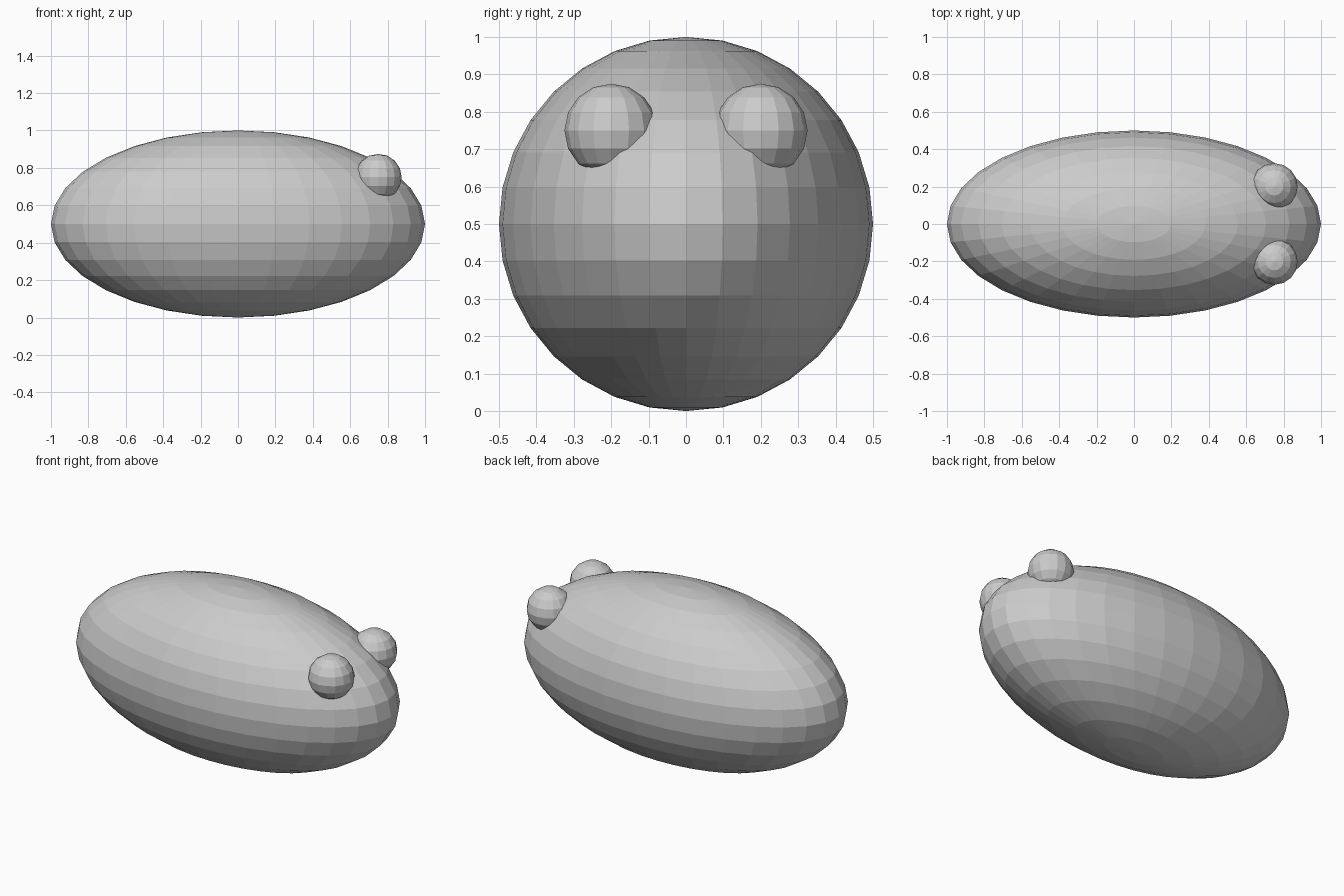
import bpy

if "Cube" in bpy.data.objects:
    bpy.data.objects.remove(bpy.data.objects["Cube"])


def ellipsoid(name, loc, size, segments, rings):
    bpy.ops.mesh.primitive_uv_sphere_add(segments=segments, ring_count=rings,
                                         radius=1, location=loc)
    ob = bpy.context.object
    ob.name = name
    ob.scale = size
    bpy.ops.object.transform_apply(location=False, rotation=False, scale=True)
    bpy.ops.object.shade_flat()
    return ob


# Long flat-faced body
ellipsoid("body", (0, 0, 0.5), (1, 0.5, 0.5), 32, 16)

# Pair of eyes near the right end
for side, label in ((-1, "front"), (1, "back")):
    ellipsoid(label + "_eye", (0.75, side * 0.2, 0.75), (0.125,) * 3, 16, 8)
